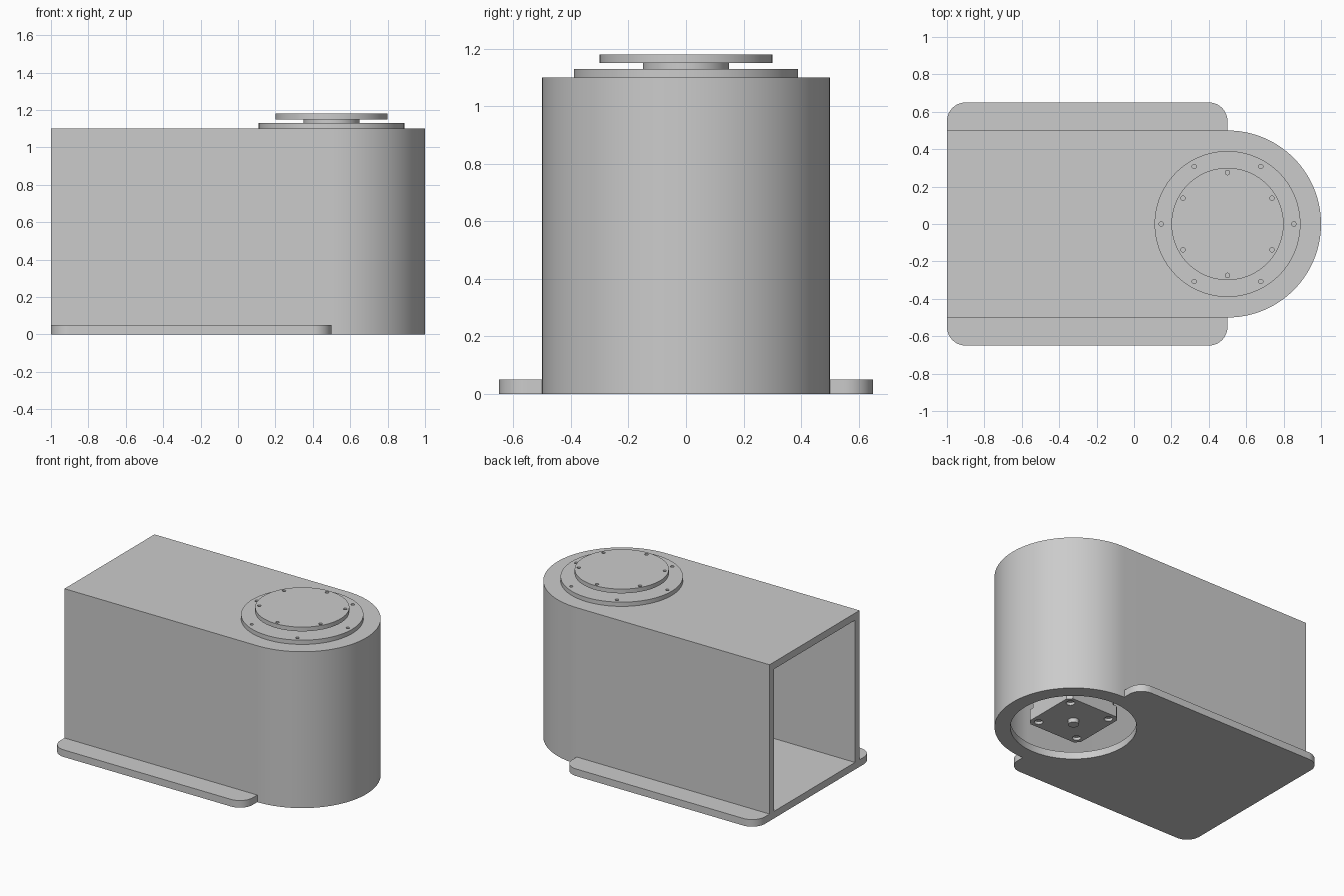
import bpy
import bmesh
from math import cos, sin, pi, radians

if "Cube" in bpy.data.objects:
    bpy.data.objects.remove(bpy.data.objects["Cube"], do_unlink=True)

grey = bpy.data.materials.new("plain_grey")
grey.use_nodes = True
grey.diffuse_color = (0.6, 0.6, 0.6, 1)
grey.node_tree.nodes["Principled BSDF"].inputs["Base Color"].default_value = (0.6, 0.6, 0.6, 1)

AXIS = 0.5       # x of the round end and of every turning part
HALF = 0.5       # half width of the housing
WALL = 0.05
HEIGHT = 1.1


def arc(cx, cy, r, start, end, steps):
    """Points on an arc, angles in degrees."""
    angles = [radians(start + (end - start) * i / steps) for i in range(steps + 1)]
    return [(cx + r * cos(a), cy + r * sin(a)) for a in angles]


def circle(r, cx=AXIS, cy=0, steps=96):
    return arc(cx, cy, r, 0, 360, steps)[:-1]


def prism(name, outline, z0, z1):
    """Extrude a flat outline from z0 to z1."""
    bm = bmesh.new()
    base = bm.faces.new([bm.verts.new((x, y, z0)) for x, y in outline])
    side = bmesh.ops.extrude_face_region(bm, geom=[base])["geom"]
    verts = [v for v in side if isinstance(v, bmesh.types.BMVert)]
    bmesh.ops.translate(bm, verts=verts, vec=(0, 0, z1 - z0))
    bmesh.ops.recalc_face_normals(bm, faces=bm.faces)
    mesh = bpy.data.meshes.new(name)
    bm.to_mesh(mesh)
    bm.free()
    mesh.materials.append(grey)
    obj = bpy.data.objects.new(name, mesh)
    bpy.context.collection.objects.link(obj)
    return obj


def activate(obj):
    bpy.ops.object.select_all(action="DESELECT")
    obj.select_set(True)
    bpy.context.view_layer.objects.active = obj


def cut(obj, outline, z0, z1):
    """Subtract a prism from an object."""
    cutter = prism("cutter", outline, z0, z1)
    cutter.hide_render = True
    mod = obj.modifiers.new("cut", "BOOLEAN")
    mod.operation = "DIFFERENCE"
    mod.solver = "EXACT"
    mod.object = cutter
    activate(obj)
    bpy.ops.object.modifier_apply(modifier=mod.name)
    bpy.data.objects.remove(cutter, do_unlink=True)


def bolt_ring(obj, r, count, start, hole, z0, z1):
    """Drill a ring of holes around the turning axis."""
    for i in range(count):
        a = radians(start + 360 * i / count)
        cut(obj, circle(hole, AXIS + r * cos(a), r * sin(a), 16), z0, z1)


def round_ended(half, back):
    return [(back, -half)] + arc(AXIS, 0, half, -90, 90, 64) + [(back, half)]


def chamfered_square(half, c):
    pts = []
    for sx, sy in ((1, 1), (-1, 1), (-1, -1), (1, -1)):
        corner = [(half, half - c), (half - c, half)]
        if sx * sy < 0:
            corner.reverse()
        pts += [(AXIS + sx * x, sy * y) for x, y in corner]
    return pts


# Hollow housing: open at the back end, round access hole in the floor
housing = prism("housing", round_ended(HALF, -1), 0, HEIGHT)
cut(housing, round_ended(HALF - WALL, -1.2), WALL, HEIGHT - WALL)
cut(housing, circle(0.4), -0.1, WALL + 0.02)

# Mounting feet along both sides
for side, name in ((-1, "front_foot"), (1, "back_foot")):
    outline = [(-1, HALF), (0.5, HALF)]
    outline += arc(0.4, 0.55, 0.1, 0, 90, 12) + arc(-0.9, 0.55, 0.1, 90, 180, 12)
    prism(name, [(x, side * y) for x, y in outline], 0, WALL)

# Bearing flange, hub and output disc on top
flange = prism("bearing_flange", circle(0.39), HEIGHT, 1.13)
bolt_ring(flange, 0.355, 6, 0, 0.012, 1.11, 1.2)
prism("hub", circle(0.15), 1.13, 1.15)
disc = prism("output_disc", circle(0.3), 1.15, 1.18)
bolt_ring(disc, 0.275, 6, 30, 0.012, 1.1, 1.2)

# Motor: lower cap with screw holes, core, upper cap, shaft
lower_cap = prism("motor_lower_cap", chamfered_square(0.21, 0.03), 0.05, 0.13)
bolt_ring(lower_cap, 0.222, 4, 45, 0.028, 0, 0.07)
bolt_ring(lower_cap, 0.222, 4, 45, 0.014, 0, 0.11)
prism("motor_core", chamfered_square(0.21, 0.06), 0.13, 0.37)
prism("motor_upper_cap", chamfered_square(0.21, 0.03), 0.37, 0.45)
prism("motor_shaft_end", circle(0.035, steps=32), 0.02, 0.05)
prism("drive_shaft", circle(0.035, steps=32), 0.45, HEIGHT - WALL)

# Smooth the curved sides, keep the edges crisp
for obj in bpy.context.collection.objects:
    if obj.type == "MESH" and obj.data.materials and obj.data.materials[0] == grey:
        activate(obj)
        bpy.ops.object.shade_smooth_by_angle(angle=radians(25))
